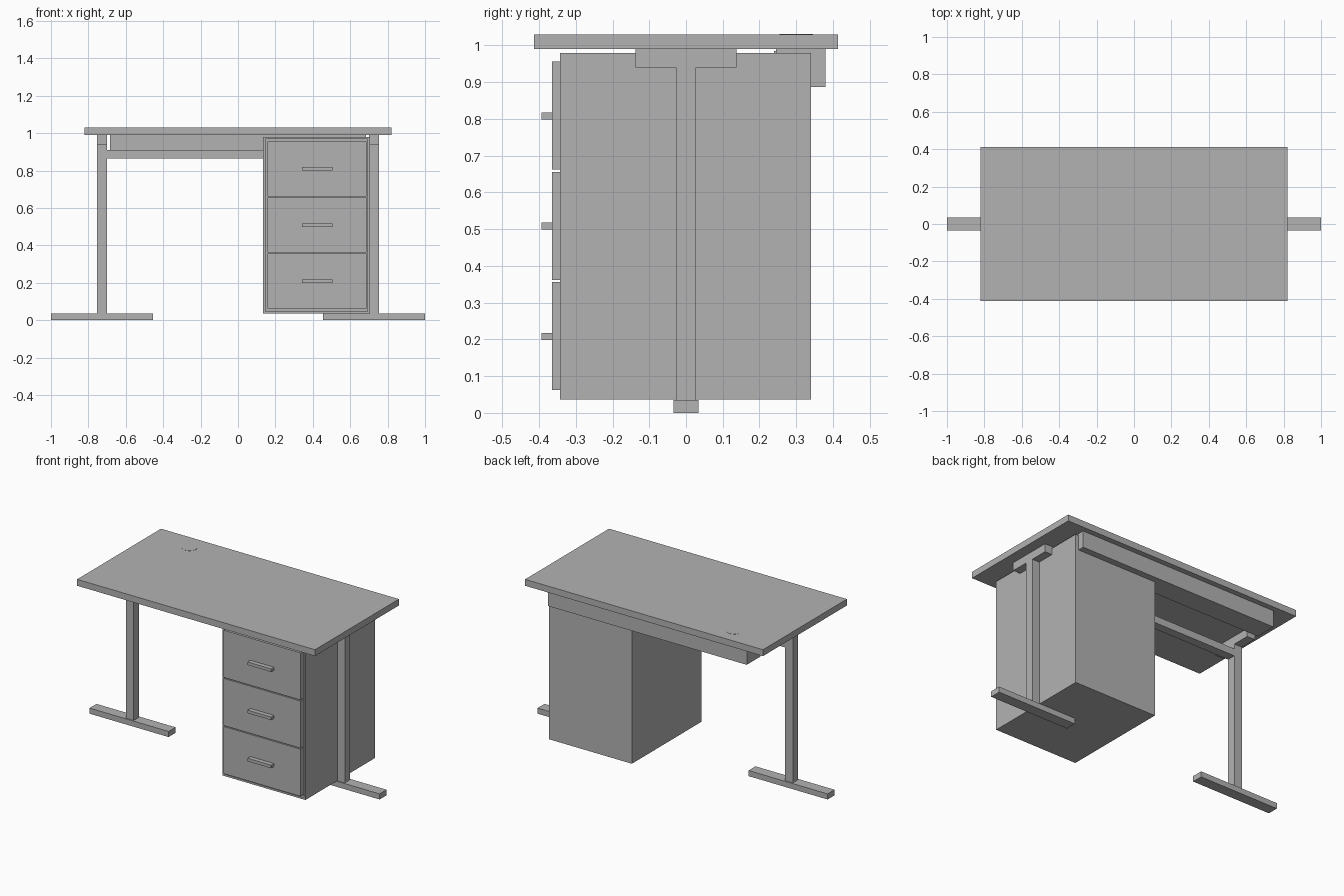
import bpy, bmesh

cube = bpy.data.objects.get("Cube")
if cube:
    bpy.data.objects.remove(cube, do_unlink=True)

grey = bpy.data.materials.new("plain grey")
grey.use_nodes = True
COLOUR = (0.45, 0.45, 0.45, 1)
grey.diffuse_color = COLOUR
grey.node_tree.nodes["Principled BSDF"].inputs["Base Color"].default_value = COLOUR


def finish(name, bm):
    mesh = bpy.data.meshes.new(name)
    bm.to_mesh(mesh)
    bm.free()
    mesh.materials.append(grey)
    obj = bpy.data.objects.new(name, mesh)
    bpy.context.collection.objects.link(obj)
    return obj


def box_mesh(x, y, z):
    """Box spanning the given (low, high) ranges."""
    bm = bmesh.new()
    bmesh.ops.create_cube(bm, size=1)
    for v in bm.verts:
        v.co = [r[0] if c < 0 else r[1] for r, c in zip((x, y, z), v.co)]
    return bm


def box(name, x, y, z):
    return finish(name, box_mesh(x, y, z))


# Table top with cable grommet
box("desktop", (-0.82, 0.82), (-0.413, 0.413), (0.99, 1.03))
bm = bmesh.new()
bmesh.ops.create_cone(bm, cap_ends=True, segments=24, radius1=0.045, radius2=0.045, depth=0.002)
bmesh.ops.translate(bm, verts=bm.verts, vec=(-0.544, 0.3, 1.03))
finish("cable_grommet", bm)

# Supports: foot, post and top bracket on each side
for side, s in (("left", 1), ("right", -1)):
    def span(a, b):
        return tuple(sorted((s * a, s * b)))
    box(side + "_foot", span(0.455, 1.0), (-0.034, 0.034), (0, 0.035))
    box(side + "_post", span(0.70, 0.755), (-0.027, 0.027), (0.035, 0.94))
    box(side + "_bracket", span(0.70, 0.755), (-0.137, 0.137), (0.94, 0.99))
box("crossbar", (-0.70, 0.70), (-0.027, 0.027), (0.865, 0.91))

# Cable box under the back edge, with outlet plates on its front
box("cable_box", (-0.685, 0.685), (0.245, 0.38), (0.887, 0.99))
for i in range(-2, 3):
    x = i * 0.23
    plate = box("outlet", (x - 0.024, x + 0.024), (0.24, 0.245), (0.954, 0.985))
    bm = bmesh.new()
    bm.from_mesh(plate.data)
    corners = [e for e in bm.edges if abs(e.verts[0].co.y - e.verts[1].co.y) > 0.001]
    bmesh.ops.bevel(bm, geom=corners, offset=0.009, segments=3, profile=0.5, affect='EDGES')
    bm.to_mesh(plate.data)
    bm.free()

# Cabinet with a shallow recess behind the drawers
bm = box_mesh((0.135, 0.705), (-0.343, 0.34), (0.036, 0.98))
bm.normal_update()
front = min(bm.faces, key=lambda f: f.calc_center_median().y)
bmesh.ops.inset_region(bm, faces=[front], thickness=0.016)
bmesh.ops.translate(bm, verts=bmesh.ops.extrude_discrete_faces(bm, faces=[front])["faces"][0].verts,
                    vec=(0, 0.02, 0))
finish("cabinet", bm)

# Drawers and handles
for i, level in enumerate(("bottom", "middle", "top")):
    z = 0.062 + i * 0.3
    box(level + "_drawer", (0.157, 0.688), (-0.365, -0.323), (z, z + 0.294))
    box(level + "_handle", (0.341, 0.504), (-0.393, -0.365), (z + 0.137, z + 0.156))
